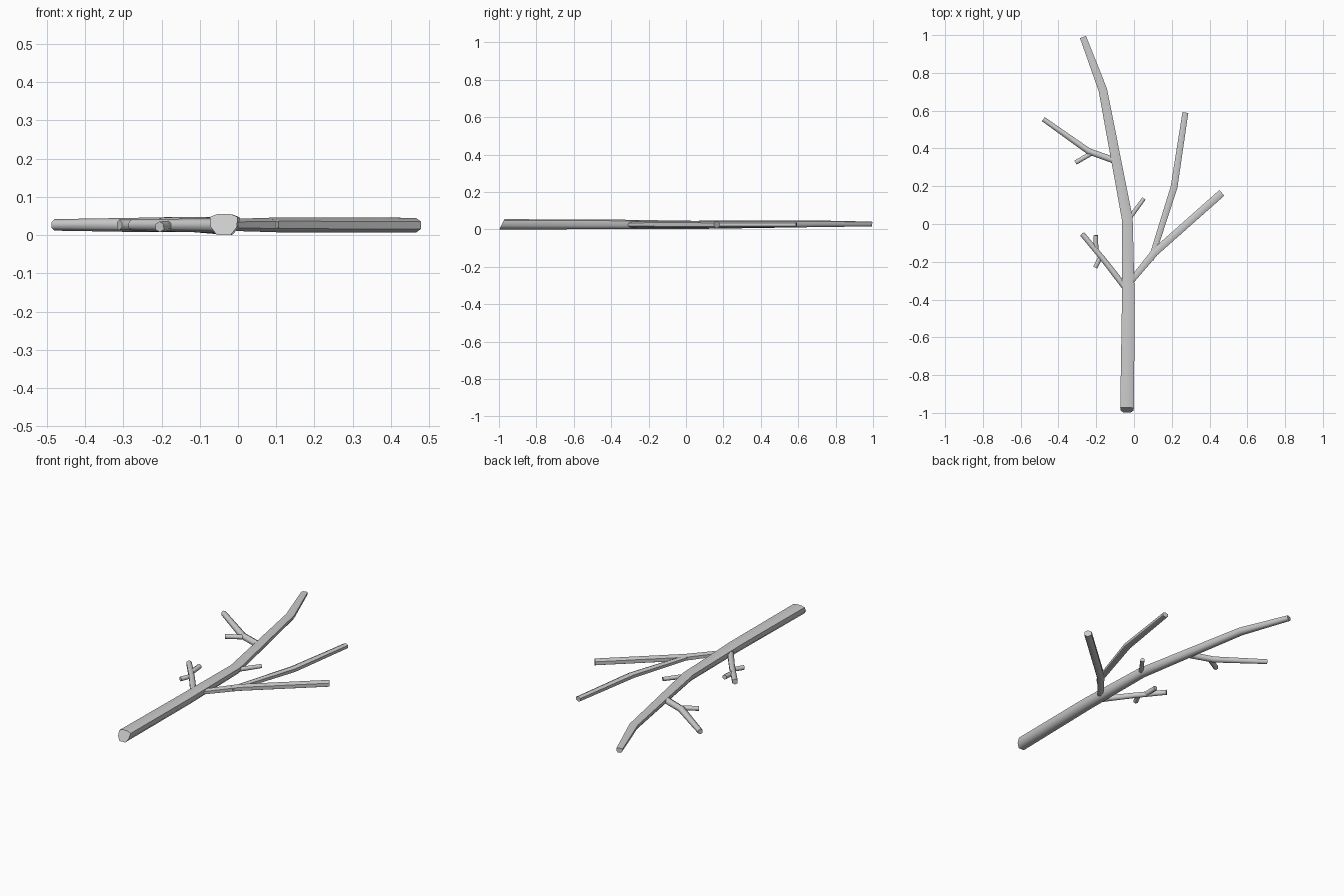
import bpy, bmesh, math
from mathutils import Vector

if "Cube" in bpy.data.objects:
    bpy.data.objects.remove(bpy.data.objects["Cube"])

grey = bpy.data.materials.new("plain_grey")
grey.use_nodes = True
COLOUR = (0.6, 0.6, 0.6, 1)
grey.diffuse_color = COLOUR
grey.node_tree.nodes["Principled BSDF"].inputs["Base Color"].default_value = COLOUR

# Cross-sections: flattened top for the trunk, plain hexagon for the branches
TRUNK = [(1, 0.75), (0.5, 1), (-0.5, 1), (-1, 0.75),
         (-0.95, -0.2), (-0.5, -0.95), (0.5, -0.95), (0.95, -0.2)]
HEX = [(math.cos(math.radians(60 * i + 30)), math.sin(math.radians(60 * i + 30)))
       for i in range(6)]


def limb(name, path, section=HEX, flat=1.0, tilt=0.0):
    """Tapered tube through (x, y, z, radius) points, closed at both ends."""
    bm = bmesh.new()
    pts = [Vector(p[:3]) for p in path]
    rings = []
    for i, p in enumerate(path):
        ahead = (pts[min(i + 1, len(pts) - 1)] - pts[i]).normalized()
        behind = (pts[i] - pts[max(i - 1, 0)]).normalized()
        along = (ahead + behind).normalized()
        side = along.cross(Vector((0, 0, 1))).normalized()
        up = side.cross(along)
        lean = along * tilt if i == 0 else Vector()
        rings.append([bm.verts.new(pts[i] + side * (u * p[3])
                                   + (up * flat + lean) * (v * p[3]))
                      for u, v in section])
    n = len(section)
    for a, b in zip(rings, rings[1:]):
        for k in range(n):
            bm.faces.new((a[k], a[(k + 1) % n], b[(k + 1) % n], b[k]))
    bm.faces.new(rings[0])
    bm.faces.new(rings[-1])
    bmesh.ops.recalc_face_normals(bm, faces=bm.faces)
    mesh = bpy.data.meshes.new(name)
    bm.to_mesh(mesh)
    bm.free()
    obj = bpy.data.objects.new(name, mesh)
    bpy.context.collection.objects.link(obj)
    mesh.materials.append(grey)
    bpy.ops.object.select_all(action='DESELECT')
    obj.select_set(True)
    bpy.context.view_layer.objects.active = obj
    bpy.ops.object.shade_smooth_by_angle(angle=math.radians(62))
    return obj


# Main stem
limb("trunk", [(-.037, -.985, .032, .036), (-.03, -.42, .032, .034),
               (-.036, .03, .029, .029), (-.165, .71, .035, .023),
               (-.27, .99, .034, .017)], TRUNK, 0.78, 0.4)

# Right-hand fork
limb("right_branch", [(-.03, -.32, .032, .018), (.11, -.15, .032, .023),
                      (.465, .165, .031, .023)], flat=0.85)
limb("right_upper_branch", [(.09, -.19, .032, .017), (.212, .195, .032, .021),
                            (.272, .59, .032, .018)], flat=0.85)

# Lower left branch with its crossing twigs
limb("lower_left_branch", [(-.04, -.345, .03, .019), (-.16, -.19, .031, .017),
                           (-.275, -.052, .032, .016)])
limb("lower_left_twig", [(-.2, -.15, .03, .014), (-.203, -.06, .036, .014)])
limb("lower_left_stub", [(-.175, -.17, .03, .013), (-.205, -.23, .027, .014)])

# Upper left branch and twig
limb("upper_left_branch", [(-.1, .335, .033, .02), (-.24, .385, .032, .019),
                           (-.48, .555, .032, .015)])
limb("upper_left_twig", [(-.215, .38, .032, .014), (-.31, .325, .032, .014)])

# Small twig on the trunk
limb("small_twig", [(-.025, .03, .03, .014), (.053, .135, .031, .012)])

# Rest the model on the ground
bpy.context.view_layer.update()
parts = [o for o in bpy.context.collection.objects if o.type == 'MESH' and grey.name in o.data.materials]
low = min(v.co.z for o in parts for v in o.data.vertices)
for o in parts:
    o.location.z -= low
